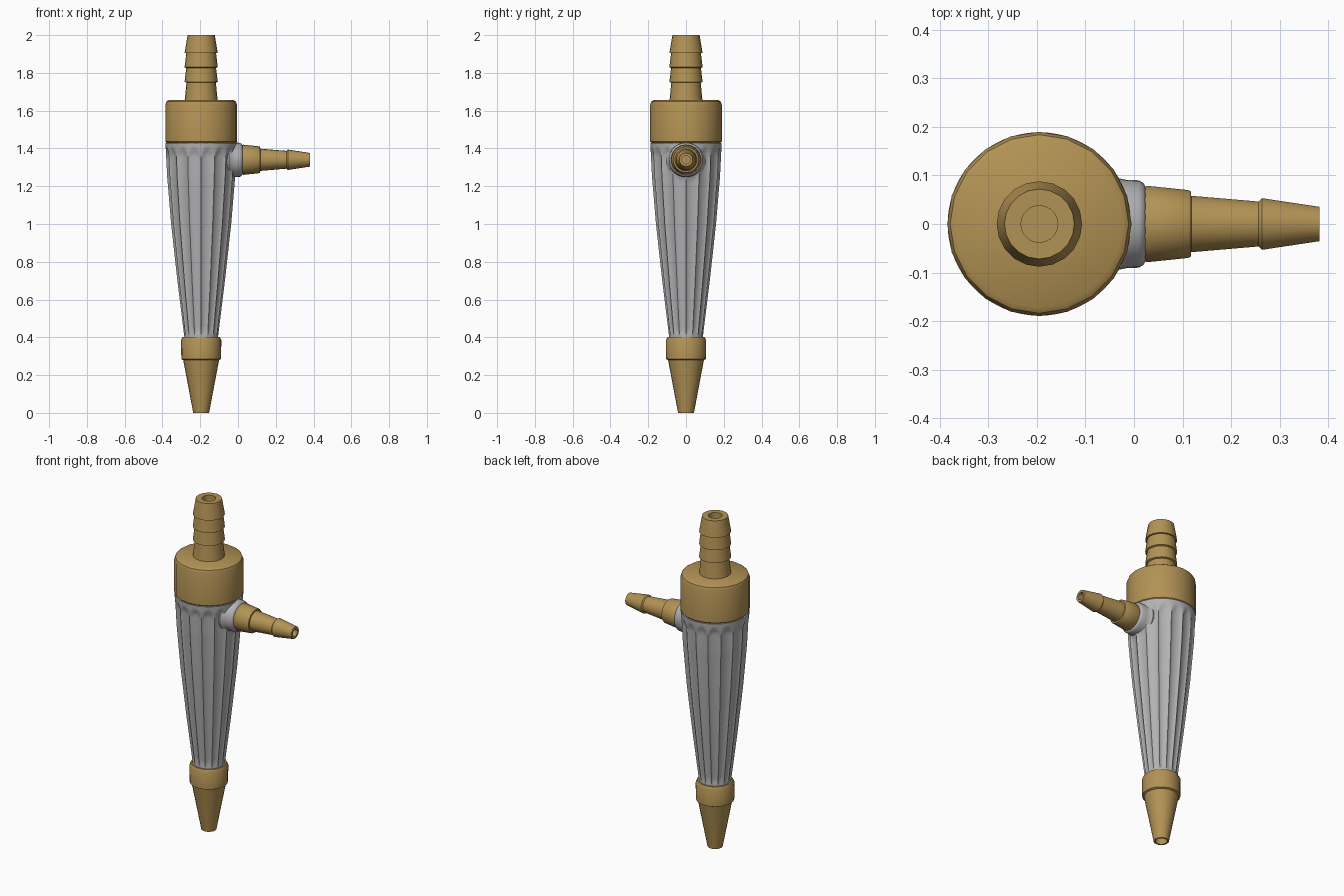
import bpy, bmesh, math
from mathutils import Matrix, Vector

if "Cube" in bpy.data.objects:
    bpy.data.objects.remove(bpy.data.objects["Cube"])

AX = -0.195   # x of the main axis


def material(name, rgb):
    m = bpy.data.materials.new(name)
    m.diffuse_color = (*rgb, 1)
    m.use_nodes = True
    m.node_tree.nodes["Principled BSDF"].inputs["Base Color"].default_value = m.diffuse_color
    return m


BRASS = material("brass", (0.45, 0.29, 0.09))
GREY = material("light_grey", (0.45, 0.45, 0.46))


def finish(name, bm, mat, matrix, angle):
    bmesh.ops.recalc_face_normals(bm, faces=bm.faces)
    me = bpy.data.meshes.new(name)
    bm.to_mesh(me)
    bm.free()
    ob = bpy.data.objects.new(name, me)
    bpy.context.collection.objects.link(ob)
    ob.matrix_world = matrix
    me.materials.append(mat)
    bpy.ops.object.select_all(action='DESELECT')
    ob.select_set(True)
    bpy.context.view_layer.objects.active = ob
    bpy.ops.object.shade_smooth_by_angle(angle=math.radians(angle))
    return ob


def lathe(name, profile, mat, matrix, n=20, radius=None, angle=35):
    """Revolve (r, z) points around local z; radius(r, z, a) may reshape it."""
    bm = bmesh.new()
    rings = []
    for r, z in profile:
        if r == 0:
            rings.append([bm.verts.new((0, 0, z))] * n)
            continue
        ring = []
        for i in range(n):
            a = 2 * math.pi * i / n
            q = radius(r, z, a) if radius else r
            ring.append(bm.verts.new((q * math.cos(a), q * math.sin(a), z)))
        rings.append(ring)
    for lo, hi in zip(rings, rings[1:]):
        for i in range(n):
            j = (i + 1) % n
            vs = list(dict.fromkeys((lo[i], lo[j], hi[j], hi[i])))
            if len(vs) > 2:
                bm.faces.new(vs)
    return finish(name, bm, mat, matrix, angle)


MAIN = Matrix.Translation((AX, 0, 0))
SIDE = Matrix.Translation((0, 0, 1.34)) @ Matrix.Rotation(math.pi / 2, 4, 'Y')

# tapered bottom tip with its collar and bore
lathe("bottom_tip", [(0, 0.18), (0.033, 0.18), (0.033, 0), (0.042, 0), (0.095, 0.28),
                     (0.105, 0.285), (0.107, 0.385), (0.098, 0.402), (0, 0.402)],
      BRASS, MAIN)

# fluted grey body: outline through a few heights, shallow rounded flutes
OUTLINE = [(0.40, 0.089), (0.70, 0.126), (1.0, 0.159), (1.25, 0.180), (1.43, 0.189)]


def outline(z):
    for (z0, r0), (z1, r1) in zip(OUTLINE, OUTLINE[1:]):
        if z <= z1 + 1e-6:
            return r0 + (r1 - r0) * (z - z0) / (z1 - z0)


def flute(r, z, a):
    if z < 0.401 or z > 1.425:
        return r
    u = abs(math.sin(8 * a))                      # 16 flutes, crest at 0
    end = 1.375 + 0.03 * u                        # scalloped flute ends
    fade = max(0, min(1, (end - z) / 0.03, (z - 0.405) / 0.03))
    near = math.hypot(r * math.sin(a), z - 1.34)  # stay plain around the boss
    if math.cos(a) > 0:
        fade *= max(0, min(1, (near - 0.08) / 0.03))
    return r - (0.004 + 0.045 * r) * u ** 0.6 * fade


heights = [0.40, 0.41, 0.42, 0.435, 0.46] + [0.52 + 0.08 * i for i in range(9)]
heights += [1.2 + 0.015 * i for i in range(15)] + [1.42, 1.43]
body = [(0, 0.40)] + [(outline(z), z) for z in heights] + [(0, 1.43)]
lathe("fluted_body", body, GREY, MAIN, 160, flute, 40)

# filleted boss on the body that carries the side nozzle
lathe("side_boss", [(0, -0.12), (0.105, -0.12), (0.105, -0.048), (0.095, -0.035),
                    (0.091, -0.015), (0.09, 0.010), (0.084, 0.020), (0.076, 0.024),
                    (0, 0.024)], GREY, SIDE, 32)

# side nozzle: collar, neck, one barb and bore
lathe("side_nozzle", [(0, 0.015), (0.074, 0.015), (0.080, 0.027), (0.071, 0.112),
                      (0.068, 0.117), (0.059, 0.118), (0.047, 0.257), (0.054, 0.264),
                      (0.036, 0.382), (0.022, 0.382), (0.022, 0.27), (0, 0.27)],
      BRASS, SIDE, 18)

# wide cap on the body
lathe("top_cap", [(0, 1.427), (0.180, 1.427), (0.190, 1.437), (0.190, 1.632),
                  (0.184, 1.648), (0.172, 1.656), (0, 1.656)], BRASS, MAIN)

# barbed hose tail with bore
tail = [(0, 1.64), (0.090, 1.64), (0.086, 1.665), (0.078, 1.748)]
for z in (1.752, 1.83):
    tail += [(0.088, z), (0.079, z + 0.074)]
tail += [(0.088, 1.905), (0.072, 2.0), (0.038, 2.0), (0.038, 1.85), (0, 1.85)]
lathe("hose_tail", tail, BRASS, MAIN)
